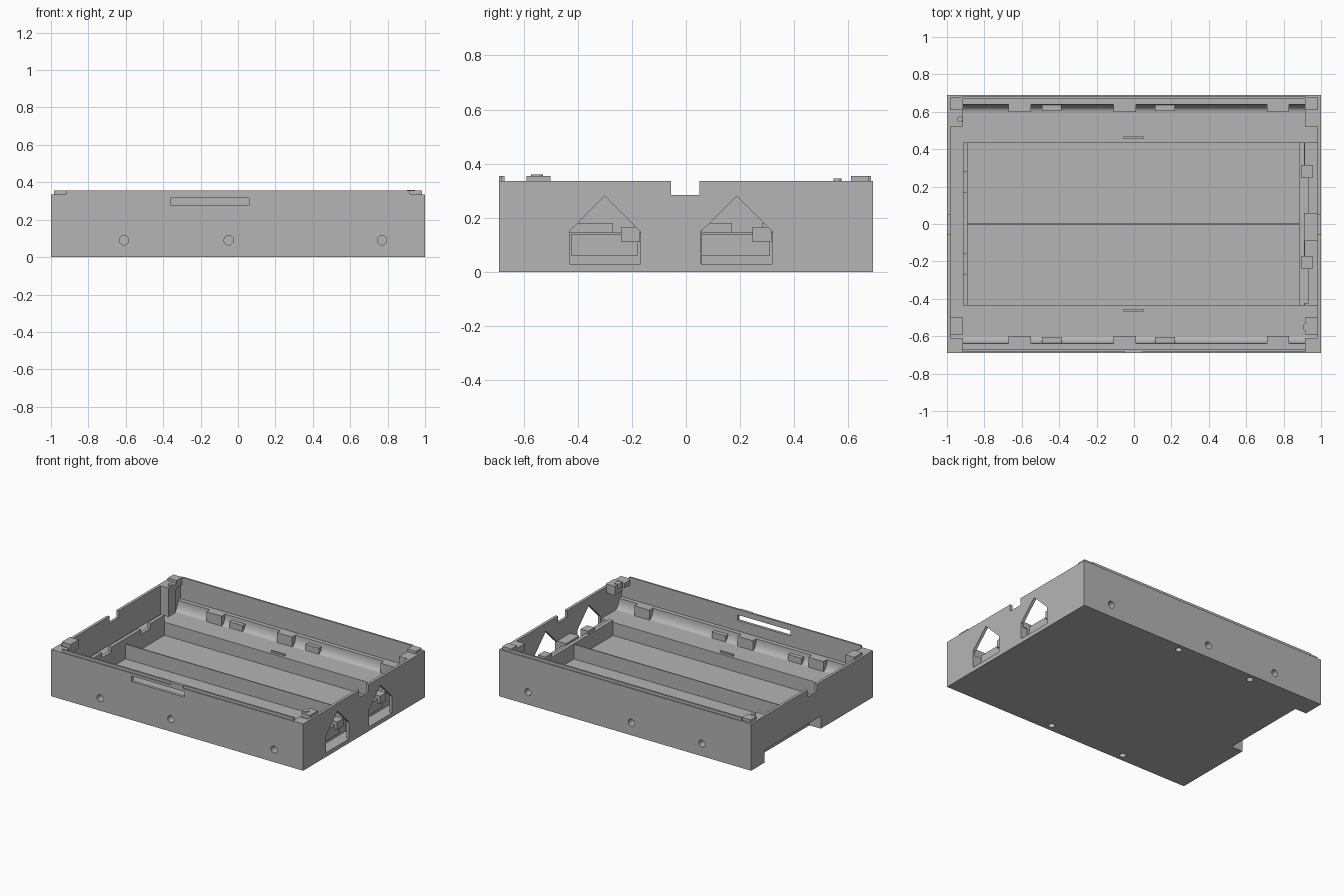
import bpy, bmesh, math
from mathutils import Matrix

cube = bpy.data.objects.get("Cube")
if cube:
    bpy.data.objects.remove(cube, do_unlink=True)

grey = bpy.data.materials.new("plain grey")
grey.use_nodes = True
grey.diffuse_color = (0.46, 0.46, 0.46, 1)
grey.node_tree.nodes["Principled BSDF"].inputs["Base Color"].default_value = grey.diffuse_color

WALL_TOP, LIP_TOP, DECK, BAY_FLOOR = 0.335, 0.355, 0.13, 0.035
INX, INY = 0.98, 0.67


def finish(name, bm):
    bmesh.ops.recalc_face_normals(bm, faces=bm.faces)
    mesh = bpy.data.meshes.new(name)
    bm.to_mesh(mesh)
    bm.free()
    mesh.materials.append(grey)
    obj = bpy.data.objects.new(name, mesh)
    bpy.context.collection.objects.link(obj)
    return obj


def box(name, x0, x1, y0, y1, z0, z1):
    bm = bmesh.new()
    bmesh.ops.create_cube(bm, size=1)
    for v in bm.verts:
        v.co = (x1 if v.co.x > 0 else x0, y1 if v.co.y > 0 else y0, z1 if v.co.z > 0 else z0)
    return finish(name, bm)


def prism(name, outline, x0, x1):
    """Extrude a (y, z) outline along x."""
    bm = bmesh.new()
    face = bm.faces.new([bm.verts.new((x0, y, z)) for y, z in outline])
    new = bmesh.ops.extrude_face_region(bm, geom=[face])["geom"]
    bmesh.ops.translate(bm, vec=(x1 - x0, 0, 0), verts=[v for v in new if isinstance(v, bmesh.types.BMVert)])
    return finish(name, bm)


def rod(name, x, y, z, radius, length, axis):
    bm = bmesh.new()
    turn = Matrix.Rotation(math.pi / 2, 4, "X") if axis == "Y" else Matrix()
    bmesh.ops.create_cone(bm, cap_ends=True, segments=24, radius1=radius, radius2=radius,
                          depth=length, matrix=Matrix.Translation((x, y, z)) @ turn)
    return finish(name, bm)


def cut(target, cutter):
    cutter.hide_render = True
    mod = target.modifiers.new("cut", "BOOLEAN")
    mod.operation, mod.solver, mod.object = "DIFFERENCE", "EXACT", cutter
    bpy.context.view_layer.objects.active = target
    bpy.ops.object.modifier_apply(modifier=mod.name)
    bpy.data.objects.remove(cutter, do_unlink=True)


# Tray body with its cavity, sunken bay and end pits
tray = box("tray_body", -1, 1, -0.69, 0.69, 0, WALL_TOP)
cut(tray, box("cavity", -INX, INX, -INY, INY, DECK, 0.5))
cut(tray, box("bay", -0.89, 0.89, -0.437, 0.437, BAY_FLOOR, 0.5))
for y0, y1 in ((-0.437, -0.09), (0.06, 0.437)):
    cut(tray, box("end_pit", 0.915, INX, y0, y1, 0.03, 0.5))

# Cable notches in both end walls and the recess under the left end
cut(tray, box("top_notch", -1.1, 1.1, -0.055, 0.05, 0.285, 0.5))
cut(tray, box("under_recess", -1.1, -0.91, -0.10, 0.54, -0.1, 0.09))

# House-shaped openings in one end wall
for mid in (-0.3, 0.187):
    w = 0.131
    house = [(mid - w, 0.03), (mid + w, 0.03), (mid + w, 0.15), (mid, 0.28), (mid - w, 0.15)]
    cut(tray, prism("house_opening", house, 0.95, 1.1))

# Screw holes in the long walls and the underside, and the latch slot
for side in (-1, 1):
    for x in (-0.61, -0.05, 0.77):
        cut(tray, rod("side_hole", x, side * 0.69, 0.09, 0.025, 0.16, "Y"))
    for x in (-0.44, 0.16):
        cut(tray, rod("floor_hole", x, side * 0.64, 0, 0.022, 0.08, "Z"))
cut(tray, box("latch_slot", -0.36, 0.06, -0.72, -0.66, 0.275, 0.315))

# Raised latch tab on the front wall
box("latch_tab", -0.05, 0.045, -0.69, -0.67, 0.315, LIP_TOP)

for side, tag in ((-1, "front"), (1, "back")):
    def strip(name, x0, x1, a, b, z0, z1):
        y0, y1 = sorted((side * a, side * b))
        return box(tag + "_" + name, x0, x1, y0, y1, z0, z1)

    # Lip along the wall top
    strip("lip", -0.92, 0.92, 0.67, 0.683, WALL_TOP - 0.01, LIP_TOP)

    # Ledge with a hollow curved flank
    arc = [(side * (0.60 + 0.04 * math.sin(t)), 0.2 - 0.07 * math.cos(t))
           for t in (i * math.pi / 16 for i in range(9))]
    cove = prism(tag + "_cove", arc + [(side * 0.675, 0.2), (side * 0.675, 0.13)], -INX, INX)
    bpy.ops.object.select_all(action="DESELECT")
    cove.select_set(True)
    bpy.context.view_layer.objects.active = cove
    bpy.ops.object.shade_smooth_by_angle()

    # Tall and low blocks standing on the ledge flank
    for x in (-0.61, -0.05, 0.77):
        strip("tall_block", x - 0.06, x + 0.06, 0.60, 0.65, DECK - 0.01, 0.201)
    for x in (-0.44, 0.165):
        strip("low_block", x - 0.053, x + 0.053, 0.605, 0.635, DECK - 0.01, 0.175)
    strip("deck_rib", -0.055, 0.05, 0.455, 0.467, DECK - 0.01, DECK + 0.012)

    # Corner caps and brackets
    for end in (-1, 1):
        x0, x1 = sorted((end * 0.915, end * 0.985))
        low = 0.50 if side < 0 else 0.52
        strip("corner_bracket", x0, x1, low, low + 0.09, 0.29, LIP_TOP if side < 0 else WALL_TOP)
        strip("corner_cap", x0, x1, 0.61, 0.675, 0.30, LIP_TOP if side > 0 else WALL_TOP)

# Tall posts in the back corner and short screw pegs
box("corner_post", -0.985, -0.915, 0.52, 0.60, DECK - 0.01, 0.30)
box("corner_post_rear", -0.985, -0.925, 0.60, 0.67, DECK - 0.01, 0.31)
rod("bracket_peg_left", -0.93, 0.56, 0.335, 0.015, 0.02, "Z")
rod("bracket_peg_right", 0.925, -0.55, 0.345, 0.022, 0.03, "Z")

# Bay divider and end plates
box("bay_divider", -0.89, 0.89, -0.004, 0.004, BAY_FLOOR - 0.01, 0.14)
box("bay_end_plate", 0.885, 0.912, -0.437, 0.437, BAY_FLOOR - 0.01, 0.145)
box("bay_left_plate", -0.915, -0.89, -0.437, 0.437, BAY_FLOOR, 0.145)
for y0, y1 in ((-0.437, -0.27), (-0.16, 0.17), (0.28, 0.437)):
    box("left_clip", -0.915, -0.89, y0, y1, DECK - 0.01, 0.18)

# Spring contacts and bridge inside the right end
box("end_bridge", 0.91, 0.985, -0.09, 0.06, DECK - 0.01, 0.16)
for y in (-0.205, 0.28):
    box("contact_block", 0.895, 0.955, y - 0.035, y + 0.035, 0.11, 0.165)
for y0, y1 in ((-0.425, -0.18), (0.06, 0.31)):
    box("contact_panel", 0.912, 0.935, y0, y1, 0.06, 0.14)
